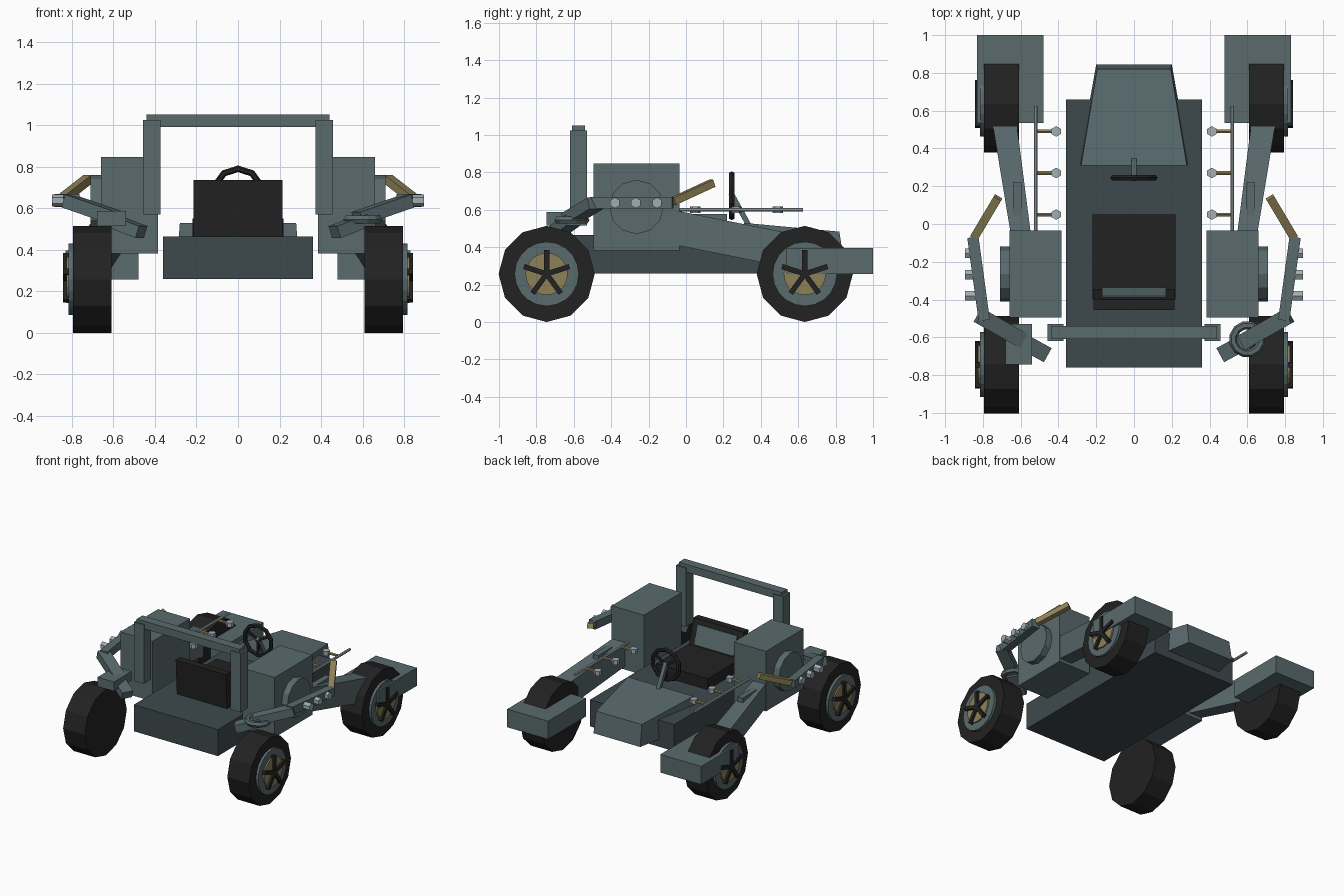
import bpy, bmesh, math
from mathutils import Vector, Matrix

if "Cube" in bpy.data.objects:
    bpy.data.objects.remove(bpy.data.objects["Cube"])


def material(name, rgb):
    m = bpy.data.materials.new(name)
    m.diffuse_color = (*rgb, 1)
    m.use_nodes = True
    m.node_tree.nodes["Principled BSDF"].inputs["Base Color"].default_value = m.diffuse_color
    return m


TEAL = material("grey_teal", (0.10, 0.145, 0.153))
DARK = material("dark_slate", (0.048, 0.067, 0.075))
BLACK = material("rubber_black", (0.016, 0.016, 0.016))
GOLD = material("dull_gold", (0.27, 0.22, 0.095))
SILVER = material("silver", (0.36, 0.42, 0.44))


def finish(name, bm, mat):
    bmesh.ops.recalc_face_normals(bm, faces=bm.faces)
    me = bpy.data.meshes.new(name)
    bm.to_mesh(me)
    bm.free()
    me.materials.append(mat)
    ob = bpy.data.objects.new(name, me)
    bpy.context.collection.objects.link(ob)
    return ob


def loft(name, a, b, mat):
    """Solid between two four-point outlines."""
    bm = bmesh.new()
    va = [bm.verts.new(p) for p in a]
    vb = [bm.verts.new(p) for p in b]
    bm.faces.new(va)
    bm.faces.new(vb)
    for i in range(4):
        j = (i + 1) % 4
        bm.faces.new((va[i], va[j], vb[j], vb[i]))
    return finish(name, bm, mat)


def box(name, x, y, z, mat):
    def ring(zz):
        return [(x[0], y[0], zz), (x[1], y[0], zz), (x[1], y[1], zz), (x[0], y[1], zz)]
    return loft(name, ring(z[0]), ring(z[1]), mat)


def beam(name, p, q, w, h, mat):
    p, q = Vector(p), Vector(q)
    d = (q - p).normalized()
    side = d.cross(Vector((0, 0, 1))).normalized() if abs(d.z) < 0.99 else Vector((1, 0, 0))
    up = side.cross(d)
    c = [side * (w / 2 * i) + up * (h / 2 * j) for i, j in ((-1, -1), (1, -1), (1, 1), (-1, 1))]
    return loft(name, [p + v for v in c], [q + v for v in c], mat)


def rod(name, p, q, r, n, mat, r2=None):
    """Cylinder from p to q; a vertex lies on the local x axis."""
    p, q = Vector(p), Vector(q)
    d = q - p
    bm = bmesh.new()
    bmesh.ops.create_cone(bm, cap_ends=True, segments=n, radius1=r,
                          radius2=r if r2 is None else r2, depth=d.length)
    bm.transform(Matrix.Translation((p + q) / 2) @ d.to_track_quat('Z', 'Y').to_matrix().to_4x4())
    return finish(name, bm, mat)


def ring(name, centre, major, minor, n, k, rot, mat):
    bm = bmesh.new()
    rows = []
    for i in range(n):
        a = 2 * math.pi * (i + 0.5) / n
        row = []
        for j in range(k):
            b = 2 * math.pi * j / k
            r = major + minor * math.cos(b)
            row.append(bm.verts.new((r * math.cos(a), r * math.sin(a), minor * math.sin(b))))
        rows.append(row)
    for i in range(n):
        for j in range(k):
            A, B = rows[i], rows[(i + 1) % n]
            bm.faces.new((A[j], B[j], B[(j + 1) % k], A[(j + 1) % k]))
    bm.transform(Matrix.Translation(centre) @ Matrix.Rotation(rot, 4, 'X'))
    return finish(name, bm, mat)


# chassis and hood
box("chassis", (-0.36, 0.36), (-0.76, 0.66), (0.26, 0.465), DARK)
loft("hood",
     [(-0.295, 0.31, 0.32), (0.295, 0.31, 0.32), (0.28, 0.31, 0.53), (-0.28, 0.31, 0.53)],
     [(-0.2, 0.845, 0.32), (0.2, 0.845, 0.32), (0.195, 0.82, 0.483), (-0.195, 0.82, 0.483)], TEAL)

# seat with leaning back and inset panel
box("seat_cushion", (-0.22, 0.22), (-0.40, 0.05), (0.45, 0.55), BLACK)
loft("seat_back",
     [(-0.215, -0.44, 0.46), (0.215, -0.44, 0.46), (0.215, -0.32, 0.46), (-0.215, -0.32, 0.46)],
     [(-0.215, -0.455, 0.735), (0.215, -0.455, 0.735), (0.215, -0.40, 0.735), (-0.215, -0.40, 0.735)], BLACK)
beam("seat_back_panel", (0, -0.342, 0.56), (0, -0.387, 0.70), 0.34, 0.012, TEAL)

# steering wheel and column
ring("steering_wheel", (0, 0.245, 0.675), 0.115, 0.016, 10, 6, math.pi / 2, BLACK)
for k in range(3):
    a = math.radians(-90 + 120 * k)
    beam("steering_spoke", (0, 0.245, 0.675),
         (0.115 * math.cos(a), 0.245, 0.675 + 0.115 * math.sin(a)), 0.016, 0.016, BLACK)
beam("steering_column", (0, 0.24, 0.69), (0, 0.345, 0.50), 0.028, 0.028, TEAL)

# roll bar
box("roll_bar_top", (-0.44, 0.44), (-0.61, -0.54), (0.99, 1.05), TEAL)

for s in (-1, 1):
    side = "right" if s > 0 else "left"

    def P(x, y, z):
        return (s * x, y, z)

    def sbox(name, x, y, z, mat):
        return box(side + "_" + name, (s * x[0], s * x[1]), y, z, mat)

    sbox("roll_bar_post", (0.372, 0.457), (-0.62, -0.53), (0.57, 1.025), TEAL)

    # side pod with round cover
    sbox("side_pod", (0.385, 0.66), (-0.495, -0.035), (0.383, 0.847), TEAL)
    rod(side + "_pod_cover", P(0.65, -0.265, 0.615), P(0.71, -0.265, 0.615), 0.145, 12, TEAL)
    sbox("pod_strip", (0.595, 0.64), (-0.04, 0.22), (0.53, 0.577), TEAL)

    # front arm and front fender
    loft(side + "_front_arm",
         [P(0.54, -0.10, 0.42), P(0.645, -0.10, 0.42), P(0.645, -0.10, 0.605), P(0.54, -0.10, 0.605)],
         [P(0.63, 0.60, 0.28), P(0.76, 0.60, 0.28), P(0.76, 0.60, 0.465), P(0.63, 0.60, 0.465)], TEAL)
    sbox("front_fender", (0.48, 0.83), (0.535, 1.0), (0.257, 0.397), TEAL)

    # rear arm: upper part, forearm, hand, bolts, gold strut
    beam(side + "_rear_arm", P(0.853, -0.07, 0.637), P(0.793, -0.51, 0.637), 0.06, 0.062, TEAL)
    beam(side + "_rear_forearm", P(0.82, -0.485, 0.635), P(0.575, -0.625, 0.55), 0.085, 0.065, TEAL)
    beam(side + "_rear_hand", P(0.62, -0.605, 0.545), P(0.465, -0.69, 0.485), 0.085, 0.06, TEAL)
    for y in (-0.155, -0.268, -0.38):
        rod(side + "_arm_bolt", P(0.84, y, 0.637), P(0.895, y, 0.637), 0.029, 6, SILVER)
    beam(side + "_strut", P(0.845, -0.07, 0.645), P(0.72, 0.14, 0.742), 0.045, 0.04, GOLD)

    # rail with knobs
    rod(side + "_rail", P(0.52, -0.05, 0.6), P(0.52, 0.625, 0.6), 0.01, 8, SILVER)
    for y in (0.05, 0.27, 0.49):
        rod(side + "_knob_stem", P(0.51, y, 0.6), P(0.42, y, 0.6), 0.011, 6, GOLD)
        rod(side + "_knob", P(0.412, y, 0.583), P(0.412, y, 0.617), 0.028, 6, SILVER)

    # wheels
    for pos, y in (("front", 0.635), ("rear", -0.745)):
        n = side + "_" + pos + "_"
        z = 0.257
        rod(n + "tyre", P(0.61, y, z), P(0.795, y, z), 0.257, 12, BLACK)
        rod(n + "rim", P(0.78, y, z), P(0.815, y, z), 0.172, 20, TEAL)
        rod(n + "hub", P(0.80, y, z), P(0.826, y, z), 0.113, 20, GOLD)
        for k in range(5):
            a = math.radians(90 + 72 * k)
            dy, dz = math.cos(a), math.sin(a)
            w = 0.014
            c = [(y - dz * w, z + dy * w), (y + dz * w, z - dy * w),
                 (y + dz * w + dy * 0.128, z - dy * w + dz * 0.128),
                 (y - dz * w + dy * 0.128, z + dy * w + dz * 0.128)]
            loft(n + "spoke", [P(0.81, *q) for q in c], [P(0.842, *q) for q in c], BLACK)

# rear fittings: block on the left, flat ring on the right
box("left_rear_block", (-0.68, -0.54), (-0.745, -0.53), (0.515, 0.587), TEAL)
ring("right_rear_ring", (0.60, -0.61, 0.545), 0.075, 0.022, 12, 6, 0, TEAL)
